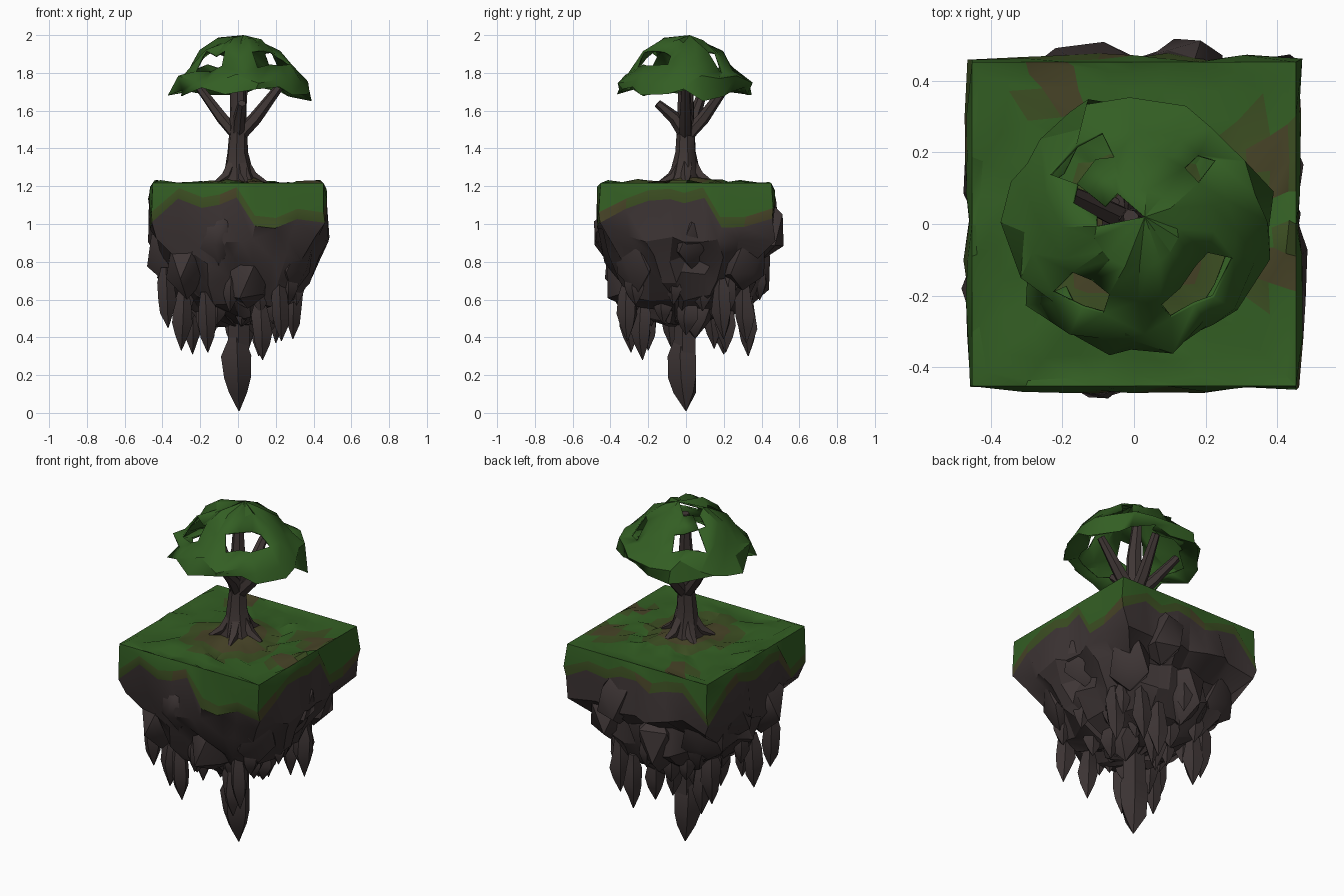
import bpy, bmesh, math, random
from mathutils import Vector, noise

random.seed(7)
cube = bpy.data.objects.get("Cube")
if cube:
    bpy.data.objects.remove(cube, do_unlink=True)


def material(name, rgb):
    m = bpy.data.materials.new(name)
    m.use_nodes = True
    m.diffuse_color = (*rgb, 1)
    bsdf = next(n for n in m.node_tree.nodes if n.type == "BSDF_PRINCIPLED")
    bsdf.inputs["Base Color"].default_value = (*rgb, 1)
    bsdf.inputs["Roughness"].default_value = 0.9
    return m


GRASS = material("grass green", (0.033, 0.112, 0.017))
MOSS = material("olive moss", (0.045, 0.076, 0.016))
EARTH = material("brown earth", (0.062, 0.056, 0.02))
ROCK = material("dark rock", (0.048, 0.036, 0.036))
BARK = material("dark bark", (0.05, 0.037, 0.035))
LEAF = material("leaf green", (0.033, 0.112, 0.017))


def finish(name, bm, mats, angle=35):
    bmesh.ops.recalc_face_normals(bm, faces=bm.faces)
    me = bpy.data.meshes.new(name)
    bm.to_mesh(me)
    bm.free()
    for m in mats:
        me.materials.append(m)
    ob = bpy.data.objects.new(name, me)
    bpy.context.collection.objects.link(ob)
    bpy.ops.object.select_all(action="DESELECT")
    ob.select_set(True)
    bpy.context.view_layer.objects.active = ob
    bpy.ops.object.shade_smooth_by_angle(angle=math.radians(angle))
    return ob


def loft(bm, rings, start=None, end=None):
    """Bridge closed rings of points, with optional pole points at the ends."""
    loops = [[bm.verts.new(p) for p in ring] for ring in rings]
    n = len(loops[0])
    rows = []
    for a, b in zip(loops, loops[1:]):
        rows.append([bm.faces.new((a[i], a[(i + 1) % n], b[(i + 1) % n], b[i])) for i in range(n)])
    for pole, loop in ((start, loops[0]), (end, loops[-1])):
        if pole is not None:
            v = bm.verts.new(pole)
            rows.append([bm.faces.new((loop[i], loop[(i + 1) % n], v)) for i in range(n)])
    return rows


def jitter(s):
    return Vector([random.uniform(-s, s) for _ in range(3)])


def tube(bm, path, sides=7, rough=0.1):
    """Tapered limb through (x, y, z, radius) points."""
    pts = [Vector(p[:3]) for p in path]
    rings = []
    for i, p in enumerate(pts):
        d = (pts[min(i + 1, len(pts) - 1)] - pts[max(i - 1, 0)]).normalized()
        u = d.cross(Vector((0.3, 1, 0.1))).normalized()
        v = d.cross(u)
        r = path[i][3]
        ring = []
        for k in range(sides):
            a = math.tau * k / sides
            ring.append(p + (u * math.cos(a) + v * math.sin(a)) * r * random.uniform(1 - rough, 1 + rough))
        rings.append(ring)
    loft(bm, rings, pts[0], pts[-1])


# Floating island: square grass top running down into a tapering rock body
N = 32
LOW_GRASS = (2, 3, 4, 12, 19, 20, 25, 26, 27, 28)


def outline(k, r, square):
    a = math.tau * k / N
    c, s = math.cos(a), math.sin(a)
    q = 1 / max(abs(c), abs(s))
    f = r * (1 + (q - 1) * square)
    return Vector((c * f, s * f, 0))


def grass_edge(k):
    base = 1.0 if k in LOW_GRASS else 1.11
    return base + 0.03 * math.sin(k * 1.9)


top_radii = (0.08, 0.14, 0.2, 0.26, 0.32, 0.38, 0.43)
rings = []
for r in top_radii:
    ring = []
    for k in range(N):
        p = outline(k, r, r / 0.46)
        p.z = 1.212 + 0.025 * noise.noise(p * 8) + 0.04 * max(0, 1 - r / 0.2)
        ring.append(p + jitter(0.012) * (r > 0.15))
    rings.append(ring)
body = [(1.217, 0.452, 1), (None, 0.462, 1), (None, 0.468, 0.95), (0.92, 0.46, 0.8), (0.82, 0.415, 0.6),
        (0.72, 0.375, 0.45), (0.61, 0.31, 0.3), (0.53, 0.21, 0), (0.48, 0.09, 0)]
for level, (z, r, square) in enumerate(body):
    ring = []
    for k in range(N):
        p = outline(k, r, square)
        p.z = z or grass_edge(k) + (0.055 if level == 1 else 0)
        if level > 2:
            p += noise.noise_vector(p * 6) * 0.07 + jitter(0.026)
        elif level:
            p += Vector((*jitter(0.01).xy, 0))
        ring.append(p)
    rings.append(ring)
bm = bmesh.new()
rows = loft(bm, rings, (0, 0, 1.26), (0, 0, 0.46))
patches = [(-0.22, 0.39, 0.065), (0.36, 0.19, 0.085), (0.41, -0.12, 0.065), (0, -0.06, 0.17)]
for row in rows:
    for f in row:
        c = f.calc_center_median()
        near = min(math.hypot(c.x - x, c.y - y) / r for x, y, r in patches)
        f.material_index = 3 if c.z < 1.17 else 2 if near < 1 else 1 if near < 1.5 else 0
skirt = len(top_radii)
for f in rows[skirt]:
    f.material_index = 0
for i, f in enumerate(rows[skirt + 1]):
    f.material_index = 2 if i % 5 == 3 else 1
finish("island", bm, [GRASS, MOSS, EARTH, ROCK], 28)

# Elongated boulders half sunk into the cliff sides
bm = bmesh.new()
boulders = [(0.15, 0.4, 0.97, 0.13), (-0.1, -0.4, 0.95, 0.13), (-0.36, -0.18, 0.86, 0.13),
            (0.36, 0.03, 0.93, 0.13), (-0.31, 0.28, 0.83, 0.13), (0.29, -0.26, 0.82, 0.13),
            (-0.27, -0.32, 0.79, 0.13), (0.28, 0.3, 0.81, 0.13), (-0.36, 0.08, 0.9, 0.13),
            (0.05, -0.29, 0.7, 0.14), (-0.05, 0.32, 0.74, 0.14), (0.1, 0.05, 0.55, 0.11)]
for x, y, z, r in boulders:
    made = bmesh.ops.create_icosphere(bm, subdivisions=1, radius=1)
    for v in made["verts"]:
        p = v.co * random.uniform(0.75, 1.08)
        v.co = Vector((x + p.x * r, y + p.y * r, z + p.z * r * 1.4))
finish("boulders", bm, [ROCK], 40)

# Hanging rock spikes: long ones first, then small chunks around the underside
bm = bmesh.new()


def spike(x, y, top, tip, r):
    h = top - tip
    lean = jitter(0.015)
    profile = [(0, 0.5), (0.25, 0.9), (0.55, 1), (0.75, 0.7), (1, 0.04)]
    path = [(x + lean.x * (1 - t), y + lean.y * (1 - t), top - h * t, r * s) for t, s in profile]
    tube(bm, path, 5, 0.18)


spike(0.005, 0, 0.4, 0.01, 0.085)
tube(bm, [(0, 0, 0.56, 0.055), (0, 0, 0.42, 0.06), (0, 0, 0.25, 0.06)], 5)
for x, y, tip in [(-0.16, -0.29, 0.32), (-0.3, -0.2, 0.33), (-0.17, -0.08, 0.35), (0.11, 0.33, 0.3),
                  (0.05, 0.21, 0.32), (-0.02, 0.15, 0.34), (0.13, -0.23, 0.28), (0.23, -0.31, 0.38),
                  (0.2, 0.32, 0.37), (-0.24, 0.2, 0.31), (0.29, 0.2, 0.39), (-0.37, -0.25, 0.45),
                  (-0.3, 0.19, 0.38)]:
    spike(x, y, tip + 0.32, tip, 0.053)
for i in range(20):
    a = i * 2.4
    d = 0.16 + 0.23 * (i / 19)
    tip = 0.43 + 0.6 * (d - 0.16) + random.uniform(-0.03, 0.06)
    spike(d * math.cos(a), d * math.sin(a), tip + 0.2, tip, random.uniform(0.04, 0.06))
finish("hanging_rocks", bm, [ROCK], 40)

# Tree trunk with flared roots and branches
bm = bmesh.new()
tube(bm, [(0, 0, 1.21, 0.1), (0, 0, 1.27, 0.078), (-0.005, 0, 1.38, 0.058), (0, 0, 1.5, 0.045),
          (0, 0, 1.7, 0.04), (-0.01, 0.02, 1.94, 0.022)], 7)
for a in range(5):
    c, s = math.cos(a * 1.257), math.sin(a * 1.257)
    tube(bm, [(c * 0.02, s * 0.02, 1.34, 0.035), (c * 0.075, s * 0.075, 1.25, 0.03),
              (c * 0.15, s * 0.15, 1.215, 0.012)], 5)
for x, y, z in [(0.23, 0, 1.74), (-0.21, 0.1, 1.73), (0.03, 0.22, 1.74), (0.02, -0.15, 1.64)]:
    tube(bm, [(0, 0, 1.46, 0.035), (x * 0.4, y * 0.4, 1.56, 0.034), (x, y, z, 0.022)], 6)
finish("tree_trunk", bm, [BARK], 40)

# Ragged hollow leaf canopy with gaps between its rim and its cap
bm = bmesh.new()
M = 20
profile = [(0.28, 1.72), (0.36, 1.7), (0.345, 1.765), (0.28, 1.82), (0.21, 1.905), (0.115, 1.965)]
rings = []
for r, z in profile:
    ring = []
    for k in range(M):
        a = math.tau * (k + random.uniform(-0.35, 0.35)) / M
        f = r * random.uniform(0.9, 1.08)
        ring.append(Vector((f * math.cos(a) + 0.01, f * math.sin(a) - 0.01, z + random.uniform(-0.026, 0.026))))
    rings.append(ring)
rings[1][1] = Vector((0.39, 0.09, 1.65))
rows = loft(bm, rings, None, (0.03, 0.02, 2))
gaps = [(-150, -102), (102, 145), (-62, -25), (28, 55)]
holes = [rows[4][8], rows[5][7], rows[5][8], rows[5][9], rows[0][3], rows[0][11]]
for f in rows[3]:
    c = f.calc_center_median()
    deg = math.degrees(math.atan2(c.y, c.x))
    if any(lo < deg < hi for lo, hi in gaps):
        holes.append(f)
bmesh.ops.delete(bm, geom=holes, context="FACES")
canopy = finish("leaf_canopy", bm, [LEAF], 30)
shell = canopy.modifiers.new("thickness", "SOLIDIFY")
shell.thickness = 0.01
